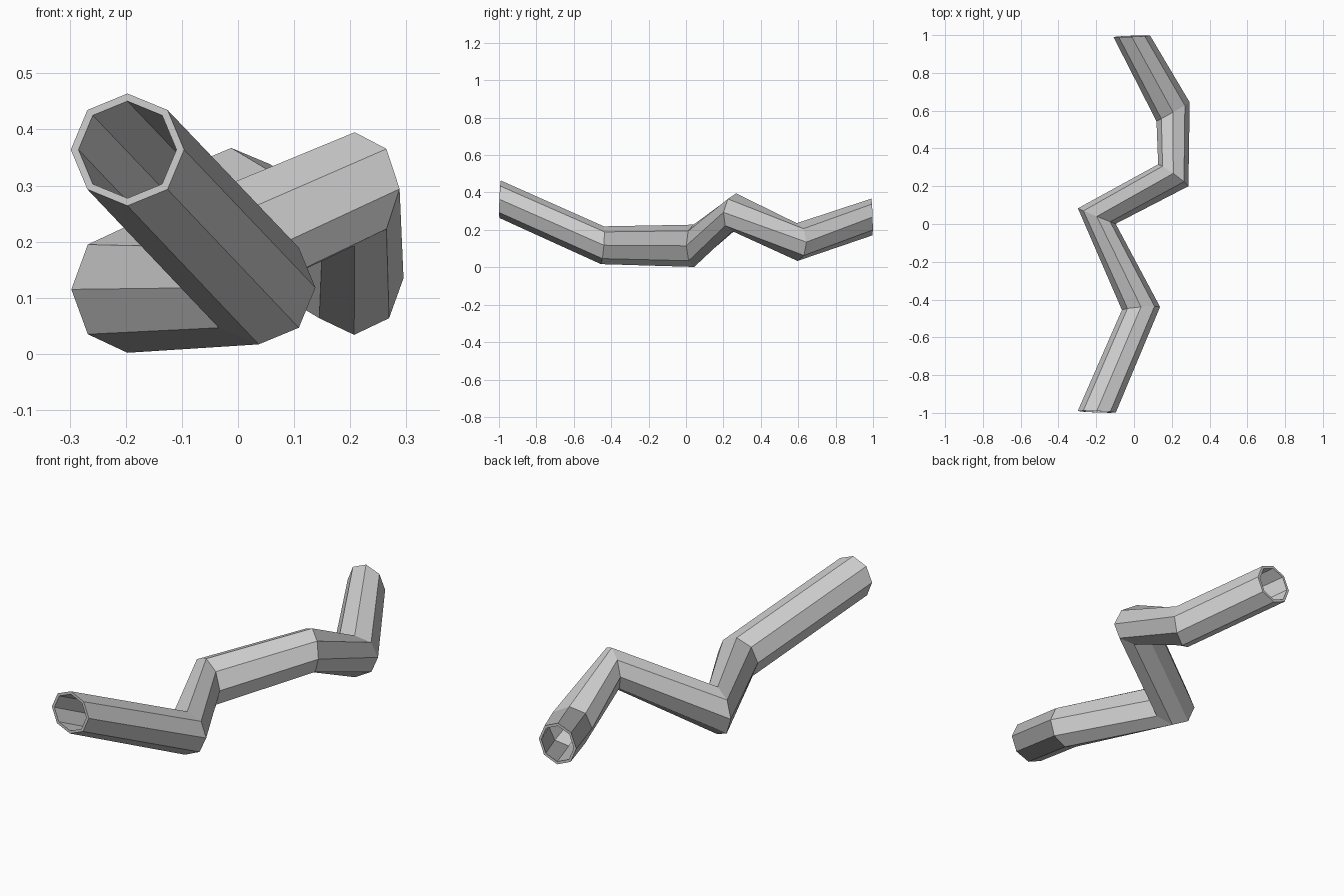
import bpy, bmesh, math
from mathutils import Vector

if "Cube" in bpy.data.objects:
    bpy.data.objects.remove(bpy.data.objects["Cube"])

SIDES = 8
INNER = 0.865  # bore size relative to the outside

# Mitred sections along the pipe: centre, vector to side corner, vector to top corner
sections = [
    ((-0.197, -0.994, 0.364), (0.101, -0.004, 0), (0, 0.004, 0.100)),
    ((0.037, -0.447, 0.118), (0.101, 0.008, 0), (0, 0.008, 0.101)),
    ((-0.197, 0.042, 0.115), (0.100, -0.041, 0), (0, -0.002, 0.113)),
    ((0.208, 0.258, 0.294), (0.080, -0.058, 0), (0, 0.010, 0.101)),
    ((0.207, 0.594, 0.135), (0.088, 0.050, 0), (0, -0.002, 0.101)),
    ((-0.012, 0.994, 0.269), (0.097, 0.004, 0), (0, -0.003, 0.098)),
]


def add_ring(bm, section, scale):
    c, u, v = (Vector(p) for p in section)
    angles = [2 * math.pi * i / SIDES for i in range(SIDES)]
    return [bm.verts.new(c + scale * (u * math.cos(a) + v * math.sin(a))) for a in angles]


def bridge(bm, a, b):
    for i in range(SIDES):
        j = (i + 1) % SIDES
        bm.faces.new((a[i], a[j], b[j], b[i]))


bm = bmesh.new()
outer = [add_ring(bm, s, 1.0) for s in sections]
inner = [add_ring(bm, s, INNER) for s in sections]

# Outer and inner walls, then the open end rims
for wall in (outer, inner):
    for a, b in zip(wall, wall[1:]):
        bridge(bm, a, b)
for end in (0, -1):
    bridge(bm, outer[end], inner[end])

bmesh.ops.recalc_face_normals(bm, faces=bm.faces)
mesh = bpy.data.meshes.new("bent_pipe")
bm.to_mesh(mesh)
bm.free()
bpy.context.collection.objects.link(bpy.data.objects.new("bent_pipe", mesh))
